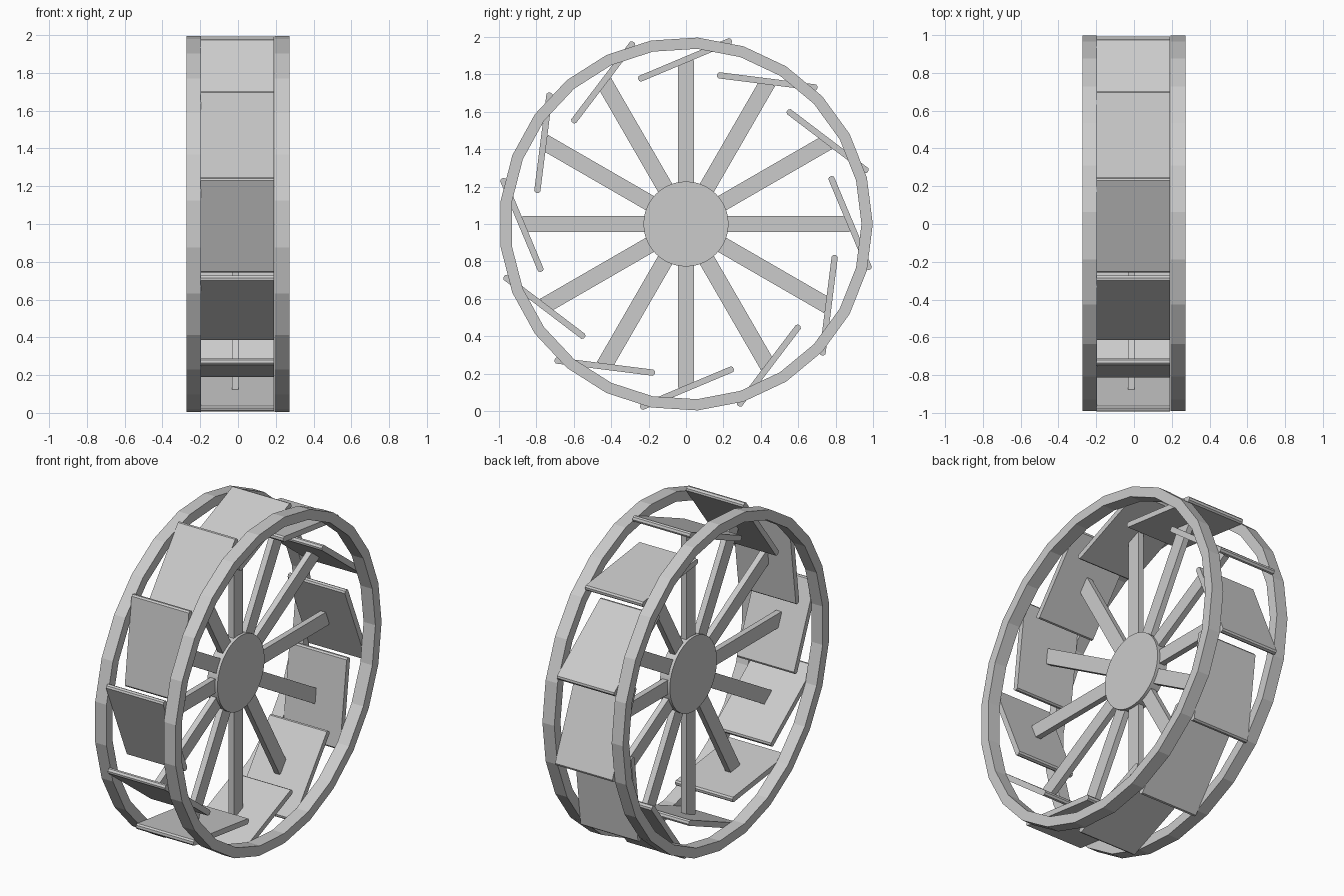
import bpy
import bmesh
from math import radians, tau
from mathutils import Matrix, Vector

cube = bpy.data.objects.get("Cube")
if cube:
    bpy.data.objects.remove(cube, do_unlink=True)

CENTRE = Vector((0, 0, 1))
COUNT = 12


def finish(bm, name):
    """Turn a bmesh into an object placed on the wheel axis."""
    bmesh.ops.recalc_face_normals(bm, faces=bm.faces)
    mesh = bpy.data.meshes.new(name)
    bm.to_mesh(mesh)
    bm.free()
    obj = bpy.data.objects.new(name, mesh)
    obj.location = CENTRE
    bpy.context.collection.objects.link(obj)
    return obj


def rim(name, x0, x1, outer=0.998, inner=0.938, sides=25):
    """Rectangular section spun around the axle."""
    bm = bmesh.new()
    section = [(x0, inner, 0), (x1, inner, 0), (x1, outer, 0), (x0, outer, 0)]
    verts = [bm.verts.new(co) for co in section]
    edges = [bm.edges.new((verts[i], verts[i - 1])) for i in range(4)]
    bmesh.ops.spin(bm, geom=verts + edges, cent=(0, 0, 0), axis=(1, 0, 0),
                   angle=tau, steps=sides, use_merge=True)
    bmesh.ops.remove_doubles(bm, verts=bm.verts, dist=0.001)
    return finish(bm, name)


def bar(name, size, centre, turn, tilt=0, bevel=0):
    """Box set out along the radius, tilted, then turned about the axle."""
    bm = bmesh.new()
    bmesh.ops.create_cube(bm, size=1, matrix=Matrix.Diagonal((*size, 1)))
    if bevel:
        along = [e for e in bm.edges
                 if abs(e.verts[0].co.x - e.verts[1].co.x) > 0.1]
        bmesh.ops.bevel(bm, geom=along, offset=bevel, segments=1,
                        profile=0.5, affect='EDGES')
    place = (Matrix.Rotation(turn, 4, 'X') @ Matrix.Translation(centre)
             @ Matrix.Rotation(tilt, 4, 'X'))
    bmesh.ops.transform(bm, matrix=place, verts=bm.verts)
    return finish(bm, name)


# Outer rims
rim("left_rim", 0.192, 0.272)
rim("right_rim", -0.272, -0.196)

# Central hub disc
bpy.ops.mesh.primitive_cylinder_add(
    vertices=48, radius=0.227, depth=0.07,
    location=CENTRE + Vector((-0.015, 0, 0)), rotation=(0, radians(90), 0))
hub = bpy.context.object
hub.name = "hub"
bpy.ops.object.shade_smooth_by_angle()

# Spokes and tilted paddles
for i in range(COUNT):
    turn = tau * i / COUNT
    bar(f"spoke_{i + 1}", (0.036, 0.775, 0.087), (-0.015, 0.4875, 0), turn)
    bar(f"paddle_{i + 1}", (0.387, 0.54, 0.033), (-0.004, 0.877, 0.005), turn,
        tilt=radians(-67.2), bevel=0.009)
